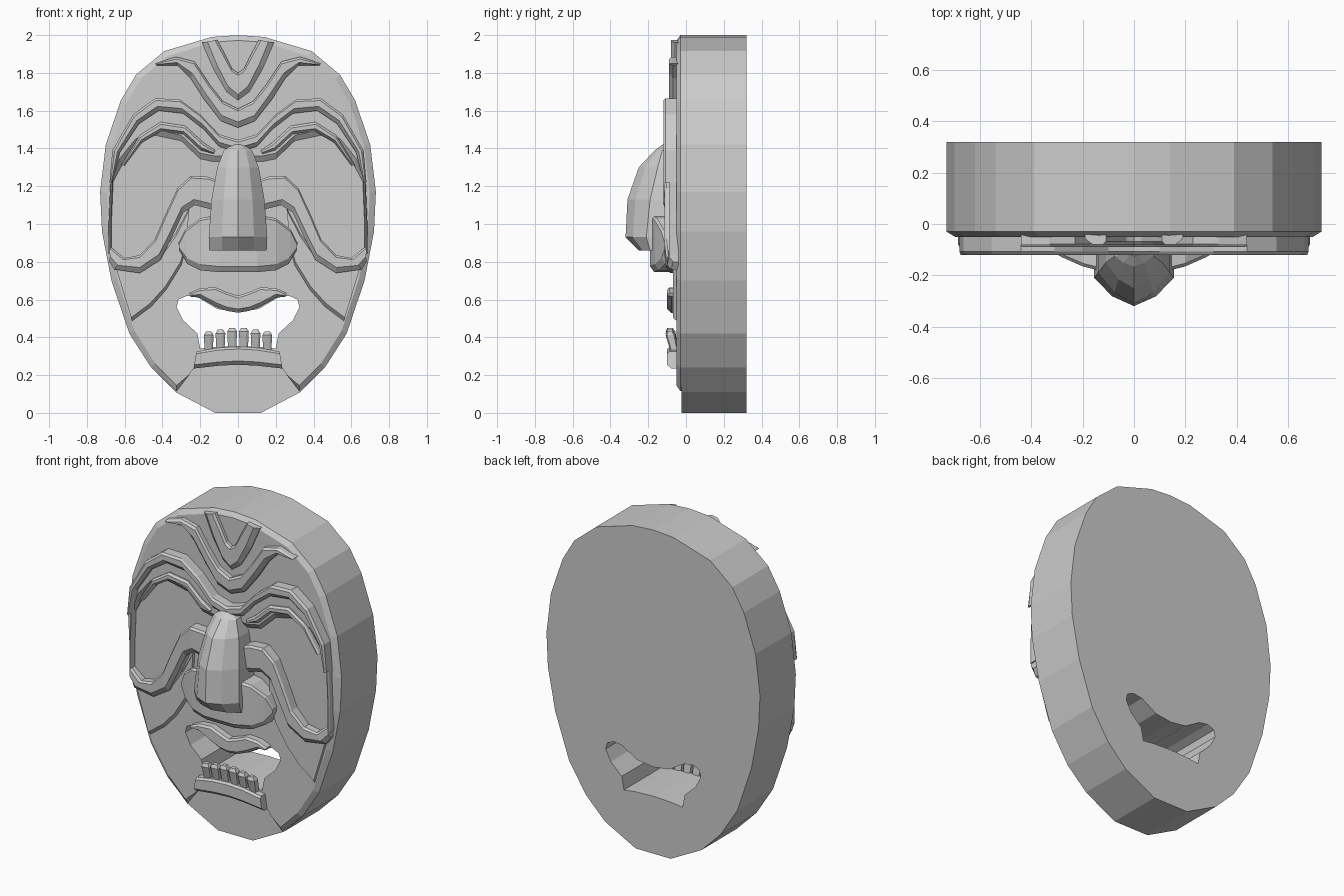
import bpy, bmesh
from mathutils import Vector

if "Cube" in bpy.data.objects:
    bpy.data.objects.remove(bpy.data.objects["Cube"])


def finish(name, bm):
    bmesh.ops.recalc_face_normals(bm, faces=bm.faces)
    me = bpy.data.meshes.new(name)
    bm.to_mesh(me)
    bm.free()
    ob = bpy.data.objects.new(name, me)
    bpy.context.collection.objects.link(ob)
    return ob


def mirror(half):
    """Full closed/open line from right-hand points, left side first."""
    return [(-x, z) for x, z in half if x > 0] + [p for p in reversed(half)]


def loft(bm, rings):
    rows = [[bm.verts.new(p) for p in r] for r in rings]
    n = len(rows[0])
    for a, b in zip(rows, rows[1:]):
        for i in range(n):
            j = (i + 1) % n
            bm.faces.new((a[i], a[j], b[j], b[i]))
    bm.faces.new(rows[0])
    bm.faces.new(rows[-1])


def prism(name, sections):
    """Loft of (outline, y) sections."""
    bm = bmesh.new()
    loft(bm, [[(x, y, z) for x, z in pts] for pts, y in sections])
    return finish(name, bm)


def ridge(name, upper, lower, front, back=-0.04, top=0.012, bottom=0.03, both=False):
    """Carved band between two lines, bevelled along its edges, symmetric in x."""
    fronts = front if isinstance(front, list) else [front] * len(upper)
    rows = [(Vector(u), Vector(l), f) for u, l, f in zip(upper, lower, fronts)]
    flip = [(Vector((-u.x, u.y)), Vector((-l.x, l.y)), f) for u, l, f in rows]
    runs = [rows, flip] if both else [rows + [r for r in reversed(flip) if r[0].x < -1e-4]]
    bm = bmesh.new()
    for run in runs:
        rings = []
        for u, l, f in run:
            d = l - u
            a = u + d * min(0.35, top / max(d.length, 1e-4))
            b = l - d * min(0.35, bottom / max(d.length, 1e-4))
            mid = f + 0.012
            rings.append([(p.x, y, p.y) for p, y in
                          ((u, back), (u, mid), (a, f), (b, f), (l, mid + 0.01), (l, back))])
        loft(bm, rings)
    return finish(name, bm)


# Oval slab and slightly raised face with a chin notch
oval = [(.12, 0), (.33, .11), (.46, .24), (.575, .42), (.67, .70), (.72, .96), (.73, 1.17),
        (.70, 1.42), (.62, 1.655), (.54, 1.79), (.39, 1.915), (.14, 1.99), (0, 2)]
slab = prism("mask_body", [(mirror(oval), 0.32), (mirror(oval), -0.025)])
notch = [(0, .32), (.22, .32), (.225, .25), (.26, .2)]
rim = notch + [(.325, .115)] + oval[2:]
inset = notch + [(.325, .145)] + [(x * .955, 1 + (z - 1) * .972) for x, z in oval[2:]]
panel = prism("face_panel", [(mirror(rim), -0.02), (mirror(rim), -0.03), (mirror(inset), -0.05)])

# Open mouth cut right through
mouth = [(0, .355), (.12, .35), (.20, .34), (.215, .42), (.29, .49), (.325, .56), (.315, .60),
         (.27, .62), (.21, .61), (.11, .55), (0, .535)]
half_mouth = mirror(mouth)
half_mouth = [p for i, p in enumerate(half_mouth) if not (p[0] == 0 and i == len(half_mouth))]
cutter = prism("mouth_cutter", [(half_mouth, -0.3), (half_mouth, 0.5)])
for ob in (slab, panel):
    mod = ob.modifiers.new("mouth", "BOOLEAN")
    mod.operation, mod.solver, mod.object = "DIFFERENCE", "EXACT", cutter
    bpy.context.view_layer.objects.active = ob
    bpy.ops.object.modifier_apply(modifier="mouth")
bpy.data.objects.remove(cutter)

# Forehead furrows
ridge("forehead_furrow_top", [(.11, 1.975), (.07, 1.9), (.03, 1.82), (0, 1.80)],
      [(.19, 1.96), (.13, 1.82), (.06, 1.70), (0, 1.655)], -0.08)
ridge("forehead_furrow_low",
      [(.44, 1.85), (.33, 1.885), (.23, 1.86), (.15, 1.74), (.08, 1.65), (0, 1.61)],
      [(.43, 1.84), (.32, 1.84), (.25, 1.77), (.18, 1.66), (.09, 1.545), (0, 1.51)], -0.09)

# Brow plate with two raised ridges
brow = [(.68, 1.22), (.665, 1.39), (.555, 1.58), (.44, 1.665), (.31, 1.66), (.2, 1.58), (.1, 1.475), (0, 1.445)]
ridge("brow_plate", brow,
      [(.665, 1.215), (.61, 1.32), (.54, 1.42), (.44, 1.47), (.30, 1.44), (.2, 1.345), (.13, 1.33), (0, 1.33)],
      -0.08)
ridge("brow_ridge", brow,
      [(.665, 1.22), (.625, 1.38), (.525, 1.53), (.42, 1.60), (.29, 1.585), (.18, 1.5), (.1, 1.41), (0, 1.38)],
      -0.12)
ridge("eyelid_fold", [(.62, 1.31), (.52, 1.47), (.41, 1.54), (.28, 1.52), (.18, 1.43), (.12, 1.39)],
      [(.60, 1.31), (.51, 1.43), (.41, 1.49), (.29, 1.475), (.2, 1.39), (.13, 1.37)], -0.10, bottom=.015, both=True)

# Cheek bags and lower cheek folds
ridge("cheek_bag",
      [(.1, 1.23), (.16, 1.25), (.25, 1.255), (.32, 1.19), (.385, 1.05), (.44, .92), (.52, .835), (.6, .82), (.675, .88)],
      [(.1, 1.06), (.15, 1.08), (.23, 1.10), (.29, 1.06), (.35, .93), (.41, .81), (.52, .74), (.655, .76), (.68, .80)],
      [-.12] * 3 + [-.115] * 3 + [-.105, -.10, -.09], both=True)
ridge("cheek_fold", [(.26, 1.08), (.33, .95), (.42, .82), (.52, .77), (.65, .78)],
      [(.27, .90), (.30, .78), (.38, .65), (.46, .56), (.56, .485)], -0.07, bottom=.02, both=True)
ridge("cheek_rim", [(.675, 1.24), (.685, 1.0), (.685, .84)], [(.66, 1.24), (.67, 1.0), (.67, .84)],
      -0.09, both=True)

# Muzzle swelling below the nose
ridge("muzzle", [(.315, .90), (.28, .97), (.2, 1.03), (.1, 1.05), (0, 1.05)],
      [(.31, .86), (.27, .79), (.2, .755), (.1, .745), (0, .745)],
      [-.11, -.13, -.165, -.19, -.19])

# Faceted nose: (height, half width, side depth, ridge depth)
nose = []
for z, w, a, c in ((1.42, .03, -.11, -.125), (1.39, .075, -.125, -.165), (1.30, .11, -.15, -.25),
                   (1.13, .14, -.19, -.31), (.93, .155, -.21, -.32), (.86, .152, -.19, -.25)):
    m = a + (c - a) * .65
    nose.append([(-w, -.04, z), (-w, a, z), (-w * .55, m, z), (0, c, z), (w * .55, m, z), (w, a, z), (w, -.04, z)])
bm = bmesh.new()
loft(bm, nose)
finish("nose", bm)

# Lips
ridge("upper_lip", [(.26, .635), (.2, .66), (.12, .665), (.06, .64), (0, .62)],
      [(.25, .615), (.2, .61), (.12, .565), (.06, .54), (0, .53)], -0.10, bottom=.02)
ridge("lower_lip", [(.22, .325), (.1, .345), (0, .35)], [(.235, .235), (.1, .25), (0, .255)], -0.10, back=-0.02, bottom=.02)

# Row of leaning lower teeth
for i, x in enumerate((-.155, -.093, -.031, .031, .093, .155)):
    h = .455 - .15 * abs(x)
    s = .026
    tooth = [[(x * k + sx * t, y + sy * t, z) for sx, sy in ((-1, -.7), (-1, .7), (-.5, 1), (.5, 1), (1, .7), (1, -.7), (.5, -1), (-.5, -1))]
             for z, t, k, y in ((.32, s * .8, 1, -.06), (h - .02, s, 1, -.082), (h, s * .55, 1, -.085))]
    bm = bmesh.new()
    loft(bm, tooth)
    finish("tooth_%d" % (i + 1), bm)
